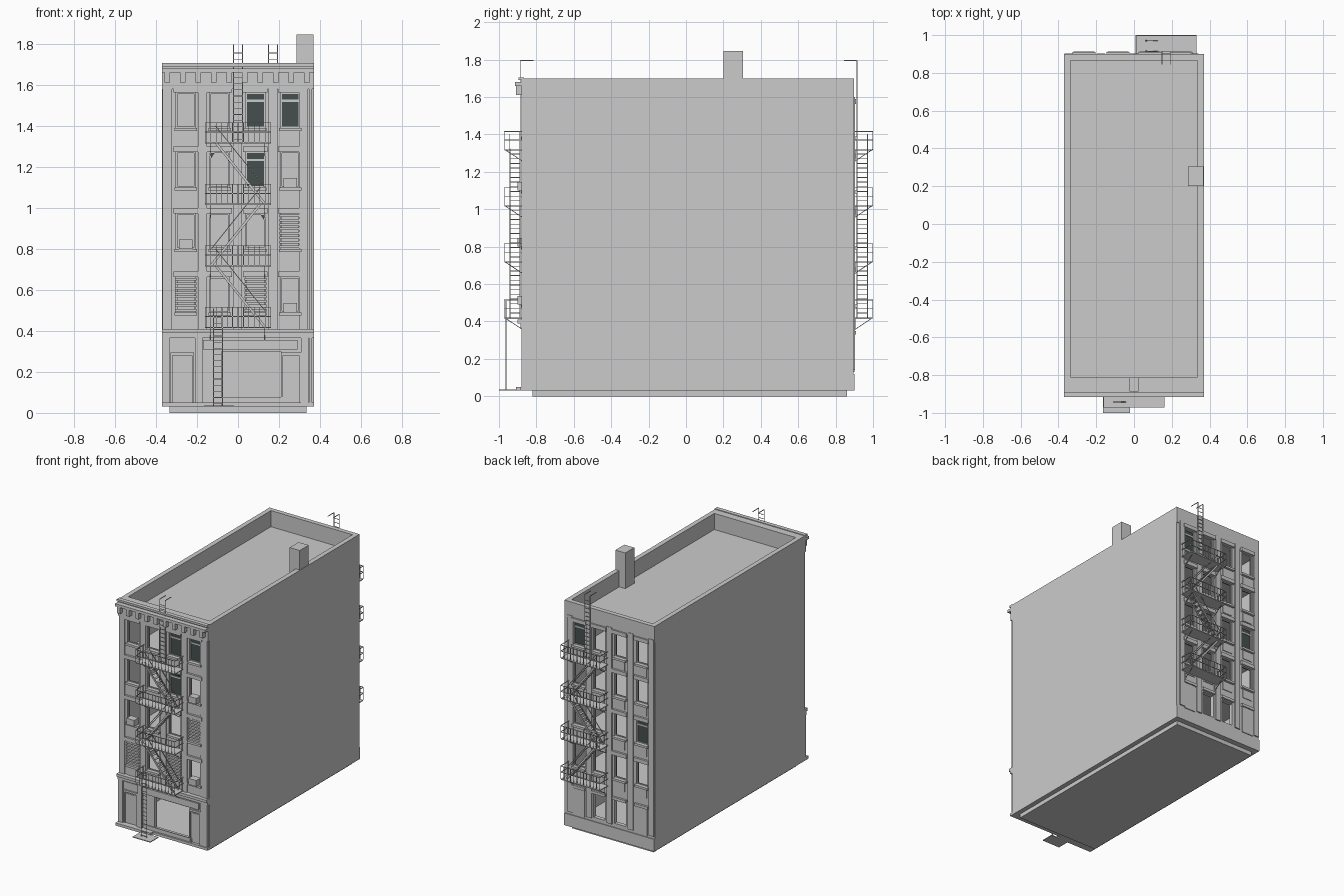
import bpy, bmesh
from mathutils import Vector, Matrix

if "Cube" in bpy.data.objects:
    bpy.data.objects.remove(bpy.data.objects["Cube"])


def material(name, color):
    m = bpy.data.materials.new(name)
    m.use_nodes = True
    m.diffuse_color = color
    m.node_tree.nodes["Principled BSDF"].inputs["Base Color"].default_value = color
    return m


STONE = material("light grey stone", (0.6, 0.6, 0.6, 1))
GLASS = material("dark glass", (0.06, 0.08, 0.077, 1))


class Part:
    """Collects boxes and bars into one mesh object."""

    def __init__(self, name, mat=STONE):
        self.name, self.mat, self.bm = name, mat, bmesh.new()

    def box(self, x0, x1, y0, y1, z0, z1):
        lo, hi = Vector((x0, min(y0, y1), z0)), Vector((x1, max(y0, y1), z1))
        mat = Matrix.Translation((lo + hi) / 2) @ Matrix.Diagonal((*(hi - lo), 1))
        bmesh.ops.create_cube(self.bm, size=1, matrix=mat)

    def bar(self, a, b, t=0.004, w=None):
        a, b = Vector(a), Vector(b)
        d = b - a
        rot = d.to_track_quat("Z", "Y").to_matrix().to_4x4()
        scale = Matrix.Diagonal((t, w or t, d.length, 1))
        bmesh.ops.create_cube(self.bm, size=1, matrix=Matrix.Translation((a + b) / 2) @ rot @ scale)

    def done(self):
        me = bpy.data.meshes.new(self.name)
        self.bm.to_mesh(me)
        self.bm.free()
        me.materials.append(self.mat)
        ob = bpy.data.objects.new(self.name, me)
        bpy.context.collection.objects.link(ob)
        return ob


def pierced_wall(name, x0, x1, z0, z1, y0, y1, holes):
    """Wall panel with rectangular openings, thickened by a modifier."""
    xs = sorted({x0, x1, *(v for h in holes for v in h[:2])})
    zs = sorted({z0, z1, *(v for h in holes for v in h[2:])})
    part, y = Part(name), (y0 + y1) / 2
    for a, b in zip(xs, xs[1:]):
        for c, d in zip(zs, zs[1:]):
            cx, cz = (a + b) / 2, (c + d) / 2
            if not any(h[0] < cx < h[1] and h[2] < cz < h[3] for h in holes):
                part.bm.faces.new([part.bm.verts.new((u, y, v)) for u, v in ((a, c), (b, c), (b, d), (a, d))])
    bmesh.ops.remove_doubles(part.bm, verts=part.bm.verts, dist=0.0001)
    mod = part.done().modifiers.new("thickness", "SOLIDIFY")
    mod.thickness, mod.offset = abs(y1 - y0), 0


HALF, BOTTOM, TOP, ROOF = 0.37, 0.03, 1.7, 1.58
FRONT, BACK = -0.865, 0.895
SILLS = [0.49, 0.8, 1.1, 1.39]
DECKS = [0.42, 0.72, 1.02, 1.32]
FRONT_COLS = [-0.255, -0.09, 0.085, 0.255]
BACK_COLS = [-0.265, -0.085, 0.085, 0.25]
W, H = 0.047, 0.172  # half width and height of a window


def opening(x, z):
    return (x - W, x + W, z, z + H)


# Shell: plinth, side walls, floors, inner wall, roof
plinth = Part("plinth")
plinth.box(-0.335, 0.335, -0.82, 0.86, 0, 0.04)
plinth.done()
for s, label in ((-1, "right"), (1, "left")):
    side = Part(label + "_side_wall")
    a, b = sorted((s * 0.335, s * HALF))
    side.box(a, b, FRONT, BACK, BOTTOM, TOP)
    side.done()
floors = Part("floors")
for z in [0.05] + DECKS + [ROOF]:
    floors.box(-0.34, 0.34, FRONT + 0.02, BACK - 0.02, z - 0.02, z)
floors.done()
core = Part("inner_wall")
core.box(-0.34, 0.34, -0.01, 0.01, 0.05, ROOF - 0.01)
core.done()
parapet = Part("parapets")
parapet.box(-HALF, HALF, FRONT, -0.81, ROOF, TOP)
parapet.box(-HALF, HALF, 0.865, BACK + 0.004, ROOF, TOP)
parapet.done()
chimney = Part("chimney")
chimney.box(0.285, 0.367, 0.2, 0.305, ROOF, 1.845)
chimney.done()

# Facades with openings
shop = (-0.08, 0.21, 0.07, 0.3)
pierced_wall("front_wall", -HALF, HALF, BOTTOM, ROOF, FRONT, FRONT + 0.03,
             [opening(x, z) for x in FRONT_COLS for z in SILLS] + [shop])
pierced_wall("back_wall", -HALF, HALF, BOTTOM, ROOF, BACK - 0.03, BACK,
             [opening(x, z) for x in BACK_COLS for z in SILLS] + [opening(x, 0.15) for x in BACK_COLS[1:3]])


# Sills, lintels, spandrel panels and pilasters
def trim(label, cols, y, out, bottom):
    part = Part(label + "_window_trim")
    for x in cols:
        for z in SILLS:
            part.box(x - 0.055, x + 0.055, y, y + out * 0.018, z - 0.016, z)
            part.box(x - 0.06, x + 0.06, y, y + out * 0.015, z + H, z + H + 0.028)
            part.box(x - 0.04, x + 0.04, y, y + out * 0.005, z - 0.085, z - 0.022)
    part.done()
    piers = Part(label + "_pilasters")
    mids = [(a + b) / 2 for a, b in zip(cols, cols[1:])]
    for x in mids + [-0.345, 0.32]:
        piers.box(x - 0.022, x + 0.022, y, y + out * 0.008, bottom, 1.6)
    piers.done()


trim("front", FRONT_COLS, FRONT, -1, 0.4)
trim("back", BACK_COLS, BACK, 1, 0.14)
base = Part("back_base_panels")
base.box(-HALF, HALF, BACK, BACK + 0.006, BOTTOM, 0.12)
for x in (BACK_COLS[0], BACK_COLS[3]):
    base.box(x - W, x + W, BACK, BACK + 0.006, 0.13, 0.33)
for x in BACK_COLS:
    base.box(x - 0.055, x + 0.055, BACK, BACK + 0.015, 0.33, 0.35)
base.done()

# Roof cornice with brackets, shop cornice and downpipe
cornice = Part("roof_cornice")
cornice.box(-HALF, HALF, FRONT, -0.895, 1.69, 1.705)
cornice.box(-HALF, HALF, FRONT, -0.915, 1.66, 1.68)
cornice.box(-HALF, HALF, FRONT, -0.88, 1.58, 1.69)
for i in range(10):
    x = -0.345 + i * 0.0755
    cornice.box(x - 0.013, x + 0.013, FRONT, -0.91, 1.61, 1.66)
cornice.done()
ledge = Part("shop_cornice")
ledge.box(-HALF, HALF, FRONT, -0.9, 0.39, 0.41)
ledge.box(-HALF, HALF, FRONT, -0.885, 0.365, 0.39)
ledge.done()
pipe = Part("downpipe")
pipe.box(0.345, 0.362, FRONT, -0.88, 0.05, 1.62)
pipe.done()

# Shop front: sign board, piers, door frames and panels
front = Part("shop_front")
front.box(-0.17, 0.29, FRONT, -0.877, 0.308, 0.355)
front.box(-HALF, -0.08, FRONT, -0.91, BOTTOM, 0.05)
front.box(-0.08, HALF, FRONT, -0.885, BOTTOM, 0.05)
front.box(-0.17, 0.23, FRONT, -0.872, 0.05, 0.078)
for x in (-0.352, -0.192, 0.325):
    front.box(x - 0.018, x + 0.018, FRONT, -0.88, 0.05, 0.365)
for x0, x1 in ((-0.33, -0.215), (0.21, 0.307)):
    for x in (x0, x1 - 0.01):
        front.box(x, x + 0.01, FRONT, -0.875, 0.05, 0.29)
    front.box(x0, x1, FRONT, -0.875, 0.28, 0.295)
    front.box(x0 + 0.02, x1 - 0.02, FRONT, -0.869, 0.06, 0.27)
front.box(-0.33, -0.215, FRONT, -0.87, 0.31, 0.355)
front.done()


# Sash windows: frames everywhere, glass or slats in a few
def sashes(label, cols, y, out, glazed, slatted, boxed):
    frames = Part(label + "_window_frames")
    panes = Part(label + "_glass", GLASS)
    slats = Part(label + "_shutters")
    units = Part(label + "_cooling_boxes")
    n = y - out * 0.018
    for c, x in enumerate(cols):
        for f, z in enumerate(SILLS):
            a, b, lo, hi = opening(x, z)
            for u, v, p, q in ((a, a + 0.006, lo, hi), (b - 0.006, b, lo, hi), (a, b, lo, lo + 0.006), (a, b, hi - 0.006, hi)):
                frames.box(u, v, n, n + out * 0.008, p, q)
            if (c, f) in glazed:
                panes.box(a, b, n, n + out * 0.003, lo, hi)
                frames.box(a, b, n, n + out * 0.008, hi - 0.045, hi - 0.034)
            if (c, f) in slatted:
                for i in range(8):
                    h = lo + (i + 0.5) * H / 8
                    slats.bar((a - 0.006, y, h), (b + 0.006, y, h), 0.017, 0.012)
            if (c, f) in boxed:
                units.box(x - 0.032, x + 0.032, n, y + out * 0.035, lo, lo + 0.045)
    for part in (frames, panes, slats, units):
        part.done()


sashes("front", FRONT_COLS, FRONT, -1, {(2, 3), (3, 3), (2, 2)}, {(0, 0), (2, 0), (3, 1)}, {(0, 1), (3, 0), (3, 2)})
sashes("back", BACK_COLS, BACK, 1, {(0, 1), (3, 3)}, set(), set())

# Broken glass shards
shards = Part("glass_shards", GLASS)
for x, z, s in ((FRONT_COLS[1] - W, SILLS[2] + H, 1), (FRONT_COLS[2] + W, SILLS[1] + H, -1)):
    pts = [(x, z), (x + s * 0.025, z), (x, z - 0.04)]
    shards.bm.faces.new([shards.bm.verts.new((u, FRONT + 0.015, v)) for u, v in pts])
shards.done()


def ladder(part, x, y, z0, z1, half=0.022):
    for s in (-half, half):
        part.bar((x + s, y, z0), (x + s, y, z1))
    for i in range(int((z1 - z0) / 0.03)):
        z = z0 + 0.015 + i * 0.03
        part.bar((x - half, y, z), (x + half, y, z), 0.003)


# Fire escapes: decks, railings, brackets, stair flights and roof ladder
def fire_escape(label, cx, wall, out):
    rail, stair = Part(label + "_balconies"), Part(label + "_stairs")
    x0, x1, edge = cx - 0.16, cx + 0.16, wall + out * 0.098
    for z in DECKS:
        rail.box(x0, x1, wall, edge, z - 0.006, z)
        for h in (z + 0.05, z + 0.095):
            for a, b in (((x0, wall), (x0, edge)), ((x0, edge), (x1, edge)), ((x1, edge), (x1, wall))):
                rail.bar((*a, h), (*b, h))
        for i in range(13):
            x = x0 + i * (x1 - x0) / 12
            rail.bar((x, edge, z), (x, edge, z + 0.095), 0.003)
        for x in (x0, x1):
            rail.bar((x, wall + out * 0.015, z), (x, wall + out * 0.015, z + 0.095))
        for x in (cx - 0.135, cx + 0.13):
            rail.bar((x, edge, z), (x, wall, z - 0.065))
            rail.bar((x, wall + out * 0.004, z), (x, wall + out * 0.004, z - 0.065))
    near, far = wall + out * 0.015, wall + out * 0.07
    for k, s in enumerate((1, -1, 1)):
        lo, hi = (cx + s * 0.13, DECKS[k]), (cx - s * 0.11, DECKS[k + 1])
        for y in (near, far):
            stair.bar((lo[0], y, lo[1]), (hi[0], y, hi[1]), 0.006, 0.012)
            stair.bar((lo[0], y, lo[1] + 0.08), (hi[0], y, hi[1] + 0.08))
        for i in range(1, 12):
            t = i / 12
            x, z = lo[0] + t * (hi[0] - lo[0]), lo[1] + t * (hi[1] - lo[1])
            stair.box(x - 0.008, x + 0.008, near, far, z - 0.002, z + 0.002)
    rail.done()
    stair.done()
    up = Part(label + "_roof_ladder")
    y = wall + out * 0.014
    ladder(up, cx, y, DECKS[3], 1.795)
    for s in (-0.022, 0.022):
        up.bar((cx + s, y, 1.795), (cx + s, y - out * 0.07, 1.795))
    up.done()


fire_escape("front", 0, -0.872, -1)
fire_escape("back", 0.17, 0.9, 1)

# Street ladder and its landing plate
street = Part("street_ladder")
ladder(street, -0.098, -0.963, BOTTOM, 0.51)
street.box(-0.165, -0.02, -1, -0.905, BOTTOM, 0.036)
street.done()
